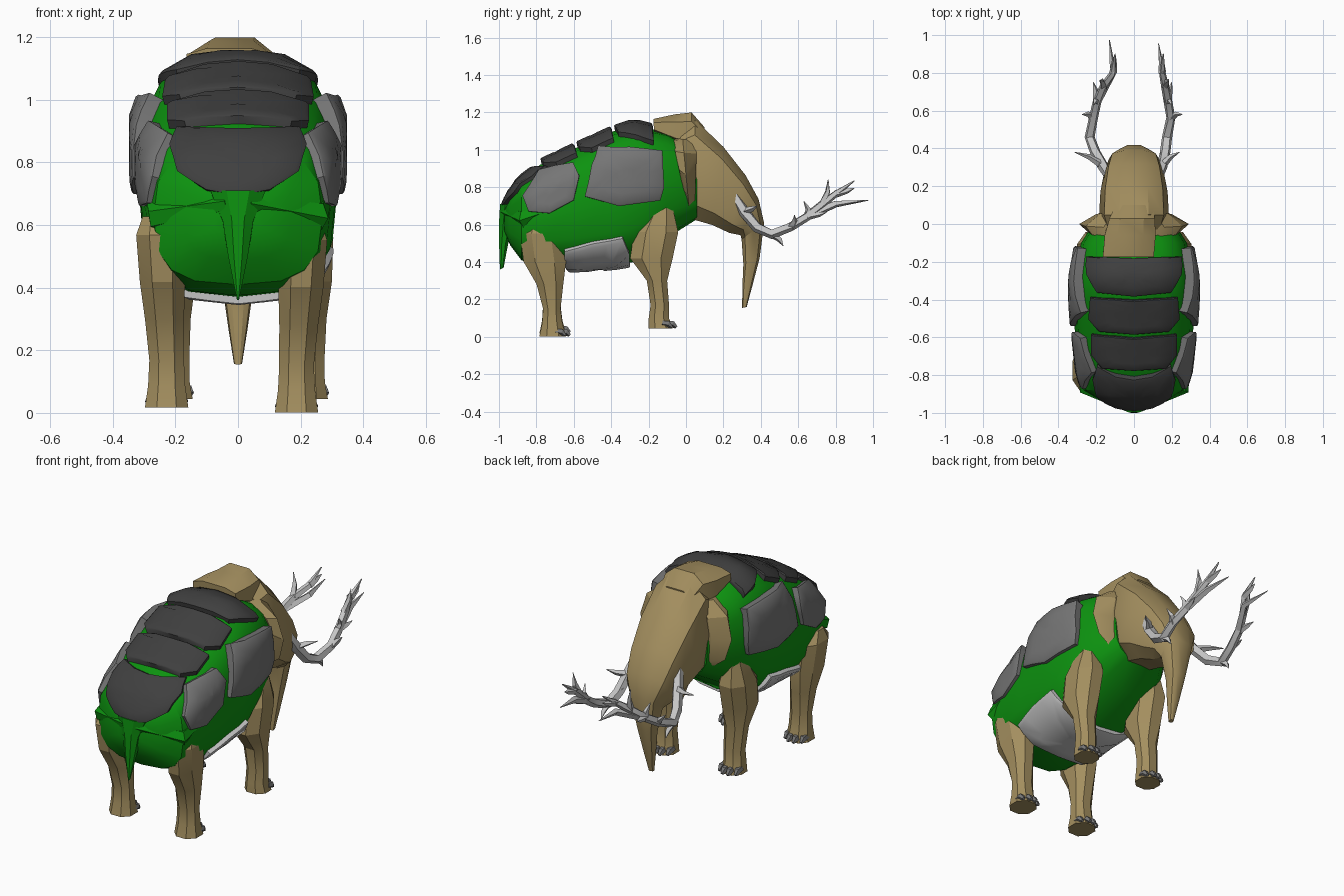
import bpy, bmesh, math
from mathutils import Vector
from mathutils.bvhtree import BVHTree

if "Cube" in bpy.data.objects:
    bpy.data.objects.remove(bpy.data.objects["Cube"])


def material(name, col):
    m = bpy.data.materials.new(name)
    m.diffuse_color = (*col, 1)
    m.use_nodes = True
    m.node_tree.nodes["Principled BSDF"].inputs["Base Color"].default_value = m.diffuse_color
    return m


GREEN = material("green hide", (0.004, 0.29, 0.005))
TAN = material("tan skin", (0.37, 0.275, 0.115))
DARK = material("dark shell", (0.05, 0.05, 0.05))
GREY = material("grey shell", (0.18, 0.18, 0.18))
LIGHT = material("light horn", (0.56, 0.56, 0.56))


def finish(name, bm, mat, angle=30):
    bmesh.ops.recalc_face_normals(bm, faces=bm.faces)
    me = bpy.data.meshes.new(name)
    bm.to_mesh(me)
    bm.free()
    me.materials.append(mat)
    me.shade_smooth()
    me.set_sharp_from_angle(angle=math.radians(angle))
    ob = bpy.data.objects.new(name, me)
    bpy.context.collection.objects.link(ob)
    return ob


def skin(bm, rings):
    """Bridge rings of points and cap both ends."""
    rs = [[bm.verts.new(p) for p in r] for r in rings]
    n = len(rs[0])
    for a, b in zip(rs, rs[1:]):
        for i in range(n):
            j = (i + 1) % n
            bm.faces.new((a[i], a[j], b[j], b[i]))
    bm.faces.new(rs[0])
    bm.faces.new(rs[-1])


def loft(name, sections, mat, sides=8, p=0.8, angle=30):
    """Sections: centre x, two opposite (y, z) points, half width."""
    rings = []
    for x, a, b, hw in sections:
        a, b = Vector((x, *a)), Vector((x, *b))
        mid, half, ring = (a + b) / 2, (a - b) / 2, []
        for i in range(sides):
            t = 2 * math.pi * (i + 0.5) / sides if sides == 8 else 2 * math.pi * i / sides
            c, s = math.cos(t), math.sin(t)
            k = 1.06 if sides == 8 else 1
            c = math.copysign(abs(c) ** p, c) * k
            s = math.copysign(abs(s) ** p, s) * k
            ring.append(mid + Vector((c * hw, 0, 0)) + half * s)
        rings.append(ring)
    bm = bmesh.new()
    skin(bm, rings)
    return finish(name, bm, mat, angle)


def tube(bm, pts, radii, sides=5):
    pts = [Vector(p) for p in pts]
    rings = []
    for i, (q, r) in enumerate(zip(pts, radii)):
        d = (pts[min(i + 1, len(pts) - 1)] - pts[max(i - 1, 0)]).normalized()
        u = d.cross(Vector((0.3, 0.1, 1))).normalized()
        v = d.cross(u)
        rings.append([q + r * (math.cos(2 * math.pi * k / sides) * u
                               + math.sin(2 * math.pi * k / sides) * v) for k in range(sides)])
    skin(bm, rings)


# Barrel body
body = loft("body", [(0, (y, zt), (y, zb), hw) for y, hw, zb, zt in (
    (-0.97, .08, .56, .69), (-0.94, .17, .49, .76), (-0.88, .27, .41, .845), (-0.78, .295, .375, .92),
    (-0.6, .312, .37, 1.005), (-0.4, .32, .38, 1.095), (-0.28, .315, .40, 1.135),
    (-0.1, .28, .53, 1.09), (0.06, .18, .63, 1.0))], GREEN, 16, .7)
bvh = BVHTree.FromPolygons([v.co for v in body.data.vertices],
                           [p.vertices[:] for p in body.data.polygons])

# Tail wedge with haunch folds
loft("tail", [(0, (-.995, .71), (-.9, .71), .09), (0, (-1.0, .62), (-.92, .60), .05),
              (0, (-1.0, .5), (-.95, .5), .032), (0, (-.995, .36), (-.975, .37), .004)], GREEN, 8, 1, 15)
for s in (-1, 1):
    bm = bmesh.new()
    tube(bm, [(s * .27, -.68, .70), (s * .25, -.86, .63), (s * .03, -.965, .67)], (.03, .05, .03), 6)
    finish("haunch_fold", bm, GREEN)


def from_axis(deg, y):
    """Ray from outside towards the body axis; angle measured from straight down."""
    a = math.radians(deg)
    d = Vector((math.sin(a), 0, -math.cos(a)))
    c = Vector((0, y, .73))
    return c + d * 2, -d, c + d * .35


# Projection frames: map plate coordinates to a ray towards the body
AXES = {
    "top": lambda u, v: (Vector((u, v, 2)), Vector((0, 0, -1)), Vector((u, v, 1))),
    "belly": from_axis,
    "rear": lambda u, v: (Vector((u, -2, v)), Vector((0, 1, 0)), Vector((u, -.85, v))),
    "right": lambda u, v: (Vector((2, u, v)), Vector((-1, 0, 0)), Vector((.3, u, v))),
    "left": lambda u, v: (Vector((-2, u, v)), Vector((1, 0, 0)), Vector((-.3, u, v))),
}


def plate(name, outline, axis, mat, lift, tilt=0):
    """Armour plate: an outline draped over the body and raised."""
    pts = []
    for i, a in enumerate(outline):
        b = outline[(i + 1) % len(outline)]
        pts += [Vector(a), (Vector(a) + Vector(b)) / 2]
    mid = sum(pts, Vector((0, 0))) / len(pts)

    def drape(q, off):
        o, d, near = AXES[axis](*q)
        loc, nor, _, _ = bvh.ray_cast(o, d)
        if loc is None:
            loc, nor, _, _ = bvh.find_nearest(near)
        if off > 0:
            off += tilt * (q.y - .8)
        return loc + (nor - d).normalized() * off

    rings = [[drape(mid + (q - mid) * f, off) for q in pts]
             for f, off in ((1, -.02), (1, lift * .85), (.94, lift), (.6, lift), (.25, lift))]
    bm = bmesh.new()
    skin(bm, rings)
    finish(name, bm, mat, 40)


def mirrored(half):
    return half + [(-x, y) for x, y in reversed(half) if x > 0]


# Back plates, front to rear
for i, half in enumerate((
        [(0, -.185), (.24, -.175), (.245, -.27), (.19, -.36), (0, -.38)],
        [(0, -.4), (.225, -.385), (.235, -.5), (.18, -.565), (0, -.58)],
        [(0, -.6), (.22, -.58), (.22, -.69), (.165, -.76), (0, -.772)])):
    plate("back_plate_%d" % (i + 1), mirrored(half), "top", DARK, .032)
plate("rump_plate", mirrored([(0, .9), (.19, .905), (.215, .85), (.19, .77), (.1, .71), (0, .69)]), "rear", DARK, .026)

# Flank plates and belly plate
for side in ("left", "right"):
    plate("front_flank_plate_" + side, [(-.5, .91), (-.46, 1.0), (-.3, 1.005), (-.13, .985), (-.12, .8), (-.14, .73),
                                        (-.36, .7), (-.54, .75)], side, GREY, .035, .1)
    plate("rear_flank_plate_" + side, [(-.87, .75), (-.78, .88), (-.6, .925), (-.57, .86), (-.6, .73),
                                       (-.73, .66), (-.84, .67)], side, GREY, .03, .08)
plate("belly_plate", mirrored([(0, -.63), (25, -.645), (45, -.65), (52, -.5), (56, -.34), (40, -.305), (0, -.3)]),
      "belly", LIGHT, .026)

# Legs: height, front y, back y, half width
BACK = ((.61, -.74, -.84, .05), (.55, -.66, -.89, .078), (.4, -.64, -.87, .073), (.28, -.655, -.80, .063),
        (.15, -.67, -.765, .056), (.07, -.66, -.77, .06), (0, -.64, -.785, .07))
FRONT = ((.69, -.07, -.19, .05), (.56, -.04, -.28, .085), (.42, -.07, -.3, .08), (.3, -.1, -.21, .062),
         (.17, -.09, -.19, .055), (.1, -.09, -.2, .056), (.045, -.07, -.2, .066))
for name, shape, top_x, foot_x, dz in (("back_leg_right", BACK, .215, .187, .002), ("back_leg_left", BACK, -.255, -.228, .018),
                                       ("front_leg_right", FRONT, .22, .222, 0), ("front_leg_left", FRONT, -.22, -.21, 0)):
    loft(name, [(top_x + (foot_x - top_x) * min(1, i / 4), (f, z + dz), (b, z + dz), w)
                for i, (z, f, b, w) in enumerate(shape)], TAN, 8, .9, 20)
    # Toes fanned round the front of the foot
    z, yf = shape[-1][0] + dz, shape[-1][1]
    bm = bmesh.new()
    for k in (-1.5, -.5, .5, 1.5):
        x, y = foot_x + k * .034, yf - .012 * k * k
        tube(bm, [(x, y - .03, z + .028), (x, y + .003, z + .024), (x, y + .022, z + .006)], (.017, .019, .009))
    finish(name + "_toes", bm, GREY)

# Head running down into the trunk
loft("head_and_trunk", [
    (0, (-.03, 1.12), (-.02, .68), .16), (0, (.05, 1.17), (.03, .62), .185), (0, (.2, 1.025), (.14, .59), .178),
    (0, (.32, .87), (.23, .55), .158), (0, (.39, .74), (.29, .54), .135), (0, (.42, .61), (.295, .52), .085),
    (0, (.395, .42), (.305, .39), .05), (0, (.355, .27), (.3, .26), .03), (0, (.325, .16), (.3, .155), .013)],
    TAN, 10, .75)
loft("crown", [(-.03, (-.175, 1.165), (-.17, 1.09), .135), (-.02, (-.06, 1.19), (-.05, 1.02), .135),
               (-.01, (.03, 1.2), (.03, 1.0), .12), (0, (.1, 1.12), (.08, .98), .1)], TAN, 8, .75)
# Flared ear frill around the back of the head
loft("ear_frill", [(0, (-.075, 1.07), (.0, .72), .25), (0, (-.02, 1.08), (.02, .65), .29),
                   (0, (.06, 1.08), (.045, .63), .2)], TAN, 12, .85)

# Antler tusks: main beam plus spikes
BEAM_R = (.024, .03, .029, .028, .025, .024, .022, .018, .003)
HEIGHTS = (.77, .67, .585, .55, .59, .645, .71, .765, .835)
REACH = (.25, .31, .38, .46, .56, .65, .73, .8, .9)
for name, s, xs, end, base in (
        ("antler_right", 1, (.13, .15, .165, .175, .195, .18, .165, .15, .155), (.13, .955, .73), .09),
        ("antler_left", -1, (.13, .165, .205, .235, .215, .195, .16, .11, .1), (-.13, .975, .73), .15)):
    pts = [Vector((s * x, y, z)) for x, y, z in zip(xs, REACH, HEIGHTS)]
    bm = bmesh.new()
    tube(bm, pts, BEAM_R)
    for i, off in ((1, (base, .07, .03)), (3, (.0, .06, -.065)), (2, (-.03, -.05, .05)), (4, (.06, .02, .06)),
                   (5, (.02, .1, .02)), (5, (.02, -.02, .08)), (6, (.02, .03, .13)), (7, (-.01, .1, .03))):
        tip = pts[i] + Vector((s * off[0], off[1], off[2]))
        tube(bm, [pts[i], pts[i].lerp(tip, .5) + Vector((0, .012, 0)), tip], (.022, .014, .002), 4)
    tube(bm, [pts[5], pts[7] + Vector((0, 0, -.055)), end], (.023, .018, .002), 4)
    finish(name, bm, LIGHT)
